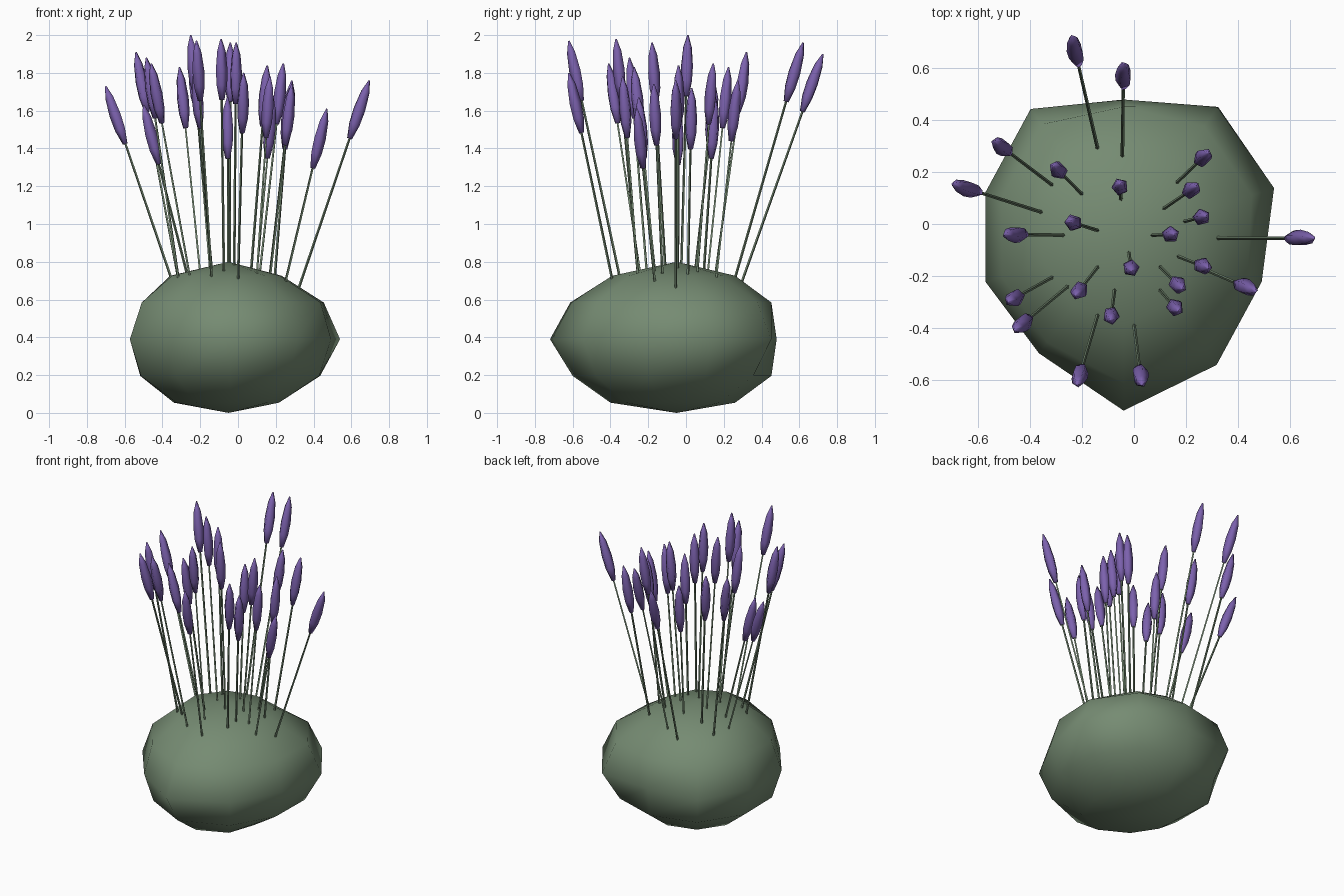
import bpy, bmesh, math
from mathutils import Vector
from mathutils.bvhtree import BVHTree

if "Cube" in bpy.data.objects:
    bpy.data.objects.remove(bpy.data.objects["Cube"])


def material(name, rgb):
    m = bpy.data.materials.new(name)
    m.diffuse_color = (*rgb, 1)
    m.use_nodes = True
    m.node_tree.nodes["Principled BSDF"].inputs["Base Color"].default_value = m.diffuse_color
    return m


def finish(bm, name, mat, smooth):
    bmesh.ops.recalc_face_normals(bm, faces=bm.faces)
    for f in bm.faces:
        f.smooth = smooth
    me = bpy.data.meshes.new(name)
    bm.to_mesh(me)
    bm.free()
    me.materials.append(mat)
    ob = bpy.data.objects.new(name, me)
    bpy.context.collection.objects.link(ob)
    return ob


def spindle(bm, a, b, rings, sides):
    """Closed tube from a to b; rings are (fraction along, radius)."""
    axis = b - a
    q = axis.to_track_quat('Z', 'Y')
    loops = []
    for t, r in rings:
        loops.append([bm.verts.new(a + axis * t + q @ Vector(
            (r * math.cos(math.tau * i / sides), r * math.sin(math.tau * i / sides), 0)))
            for i in range(sides)])
    for lo, hi in zip(loops, loops[1:]):
        for i in range(sides):
            j = (i + 1) % sides
            bm.faces.new((lo[i], lo[j], hi[j], hi[i]))
    bm.faces.new(loops[0][::-1])
    bm.faces.new(loops[-1])


leaf = material("leaf_green", (0.18, 0.26, 0.17))
stem_green = material("stem_green", (0.18, 0.26, 0.17))
purple = material("flower_purple", (0.20, 0.12, 0.42))

# Bush: 10 x 6 sphere with uneven radii, one row per ring from the bottom up
radii = [
    (.52, .56, .62, .64, .63, .60, .62, .70, .66, .54),
    (.577, .58, .58, .60, .58, .575, .57, .635, .61, .57),
    (.61, .62, .53, .61, .56, .56, .555, .67, .61, .56),
    (.60, .61, .58, .62, .57, .57, .58, .65, .60, .58),
    (.57, .60, .62, .66, .67, .65, .65, .68, .62, .55),
]
bm = bmesh.new()
rings = []
for k, row in enumerate(radii):
    lat = math.radians(30 * (k - 2))
    rings.append([bm.verts.new((
        -0.04 + r * math.cos(lat) * math.cos(math.radians(18 + 36 * i)),
        -0.05 + r * math.cos(lat) * math.sin(math.radians(18 + 36 * i)),
        0.39 + 0.388 * math.sin(lat))) for i, r in enumerate(row)])
bottom = bm.verts.new((-0.05, -0.05, 0))
top = bm.verts.new((-0.05, -0.05, 0.80))
for i in range(10):
    j = (i + 1) % 10
    bm.faces.new((bottom, rings[0][j], rings[0][i]))
    bm.faces.new((top, rings[-1][i], rings[-1][j]))
    for lo, hi in zip(rings, rings[1:]):
        bm.faces.new((lo[i], lo[j], hi[j], hi[i]))
surface = BVHTree.FromBMesh(bm)
finish(bm, "bush", leaf, True)

# Flowers: stem foot x, y and flower tip x, y, z
flowers = [
    (-.14, .29, -.24, .725, 1.90), (-.045, .26, -.04, .62, 1.96),
    (-.315, .15, -.54, .32, 1.91), (-.355, .045, -.70, .155, 1.73),
    (-.20, .115, -.31, .225, 1.83), (-.14, -.025, -.25, .01, 2.0),
    (-.27, -.043, -.50, -.04, 1.63), (-.14, -.165, -.225, -.275, 1.83),
    (-.315, -.205, -.485, -.30, 1.88), (-.255, -.24, -.46, -.41, 1.85),
    (-.075, -.255, -.09, -.37, 1.98), (-.14, -.35, -.22, -.62, 1.97),
    (0, -.39, .03, -.62, 1.80), (-.02, -.11, -.01, -.18, 1.96),
    (-.05, .095, -.055, .155, 1.67), (.165, .16, .285, .275, 1.76),
    (.115, .06, .24, .145, 1.85), (.195, .01, .275, .03, 1.72),
    (.07, -.043, .155, -.04, 1.84), (.17, -.125, .285, -.17, 1.74),
    (.10, -.165, .185, -.25, 1.67), (.10, -.255, .17, -.335, 1.78),
    (.25, -.165, .47, -.26, 1.61), (.32, -.054, .695, -.055, 1.76),
]
stems, heads = bmesh.new(), bmesh.new()
for fx, fy, tx, ty, tz in flowers:
    hit = surface.ray_cast(Vector((fx, fy, 2)), Vector((0, 0, -1)))[0]
    foot, tip = hit - Vector((0, 0, 0.01)), Vector((tx, ty, tz))
    neck = tip + (foot - tip).normalized() * 0.325
    spindle(stems, foot, neck.lerp(tip, 0.1), [(0, .007), (1, .006)], 4)
    spindle(heads, neck, tip, [(0, .014), (.25, .030), (.5, .033), (.8, .024), (1, .004)], 5)
finish(stems, "flower_stems", stem_green, False)
finish(heads, "flower_heads", purple, True)
